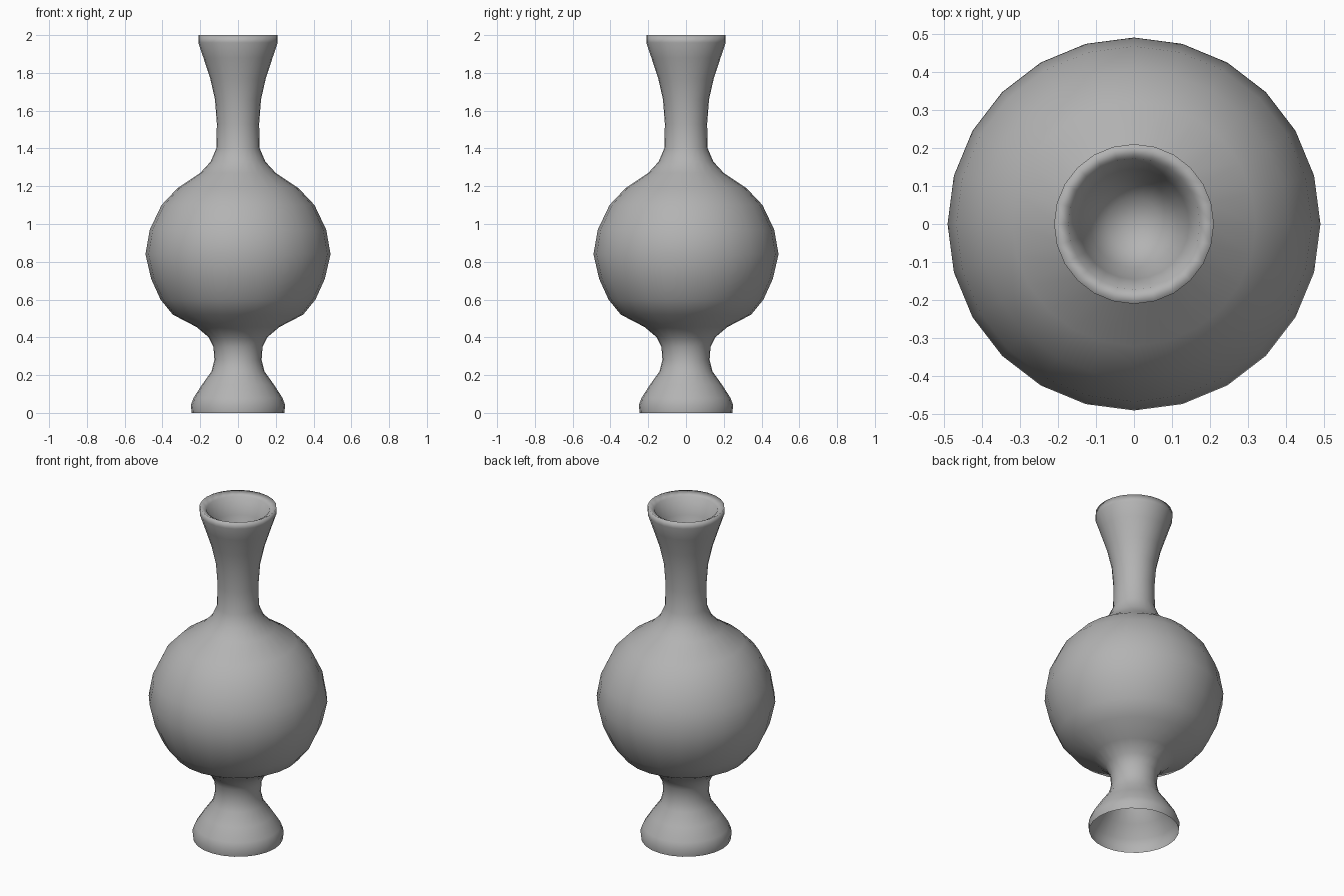
import bpy
import bmesh
import math

SIDES = 24

# Remove the default cube
default_cube = bpy.data.objects.get("Cube")
if default_cube:
    bpy.data.objects.remove(default_cube, do_unlink=True)


def make_material(name, color):
    mat = bpy.data.materials.new(name)
    mat.use_nodes = True
    mat.diffuse_color = color
    mat.node_tree.nodes["Principled BSDF"].inputs["Base Color"].default_value = color
    return mat


def lathe(name, profile, material):
    """Spin a (radius, height) profile around the vertical axis."""
    bm = bmesh.new()
    points = [bm.verts.new((r, 0, z)) for r, z in profile]
    edges = [bm.edges.new(pair) for pair in zip(points, points[1:])]
    bmesh.ops.spin(bm, geom=points + edges, cent=(0, 0, 0), axis=(0, 0, 1),
                   angle=math.tau, steps=SIDES, use_duplicate=False)
    bmesh.ops.remove_doubles(bm, verts=bm.verts[:], dist=0.0005)
    bmesh.ops.recalc_face_normals(bm, faces=bm.faces[:])
    # The outer wall must face away from the axis
    outer = max(bm.faces, key=lambda f: f.calc_center_median().xy.length)
    if outer.normal.xy.dot(outer.calc_center_median().xy) < 0:
        bmesh.ops.reverse_faces(bm, faces=bm.faces[:])
    mesh = bpy.data.meshes.new(name)
    bm.to_mesh(mesh)
    bm.free()
    mesh.materials.append(material)
    for poly in mesh.polygons:
        poly.use_smooth = True
    obj = bpy.data.objects.new(name, mesh)
    bpy.context.collection.objects.link(obj)
    return obj


# Hollow foot, open underneath
foot = [(0.245, 0), (0.25, 0.04), (0.235, 0.08), (0.19, 0.15),
        (0.14, 0.22), (0.125, 0.28), (0.13, 0.35)]

# Round belly
belly = [(0.155, 0.4), (0.22, 0.455), (0.345, 0.52), (0.41, 0.6),
         (0.46, 0.71), (0.49, 0.84), (0.467, 0.97), (0.405, 1.1),
         (0.32, 1.19), (0.2, 1.27)]

# Slim neck flaring to the mouth
neck = [(0.145, 1.33), (0.115, 1.4), (0.112, 1.53), (0.122, 1.66),
        (0.147, 1.77), (0.183, 1.88), (0.21, 1.96), (0.21, 2)]

# Lip and the bowl inside the mouth
mouth = [(0.172, 1.98), (0.145, 1.88), (0.115, 1.78), (0.07, 1.72), (0, 1.7)]

clay = make_material("grey clay", (0.45, 0.45, 0.45, 1))
lathe("vase", foot + belly + neck + mouth, clay)
